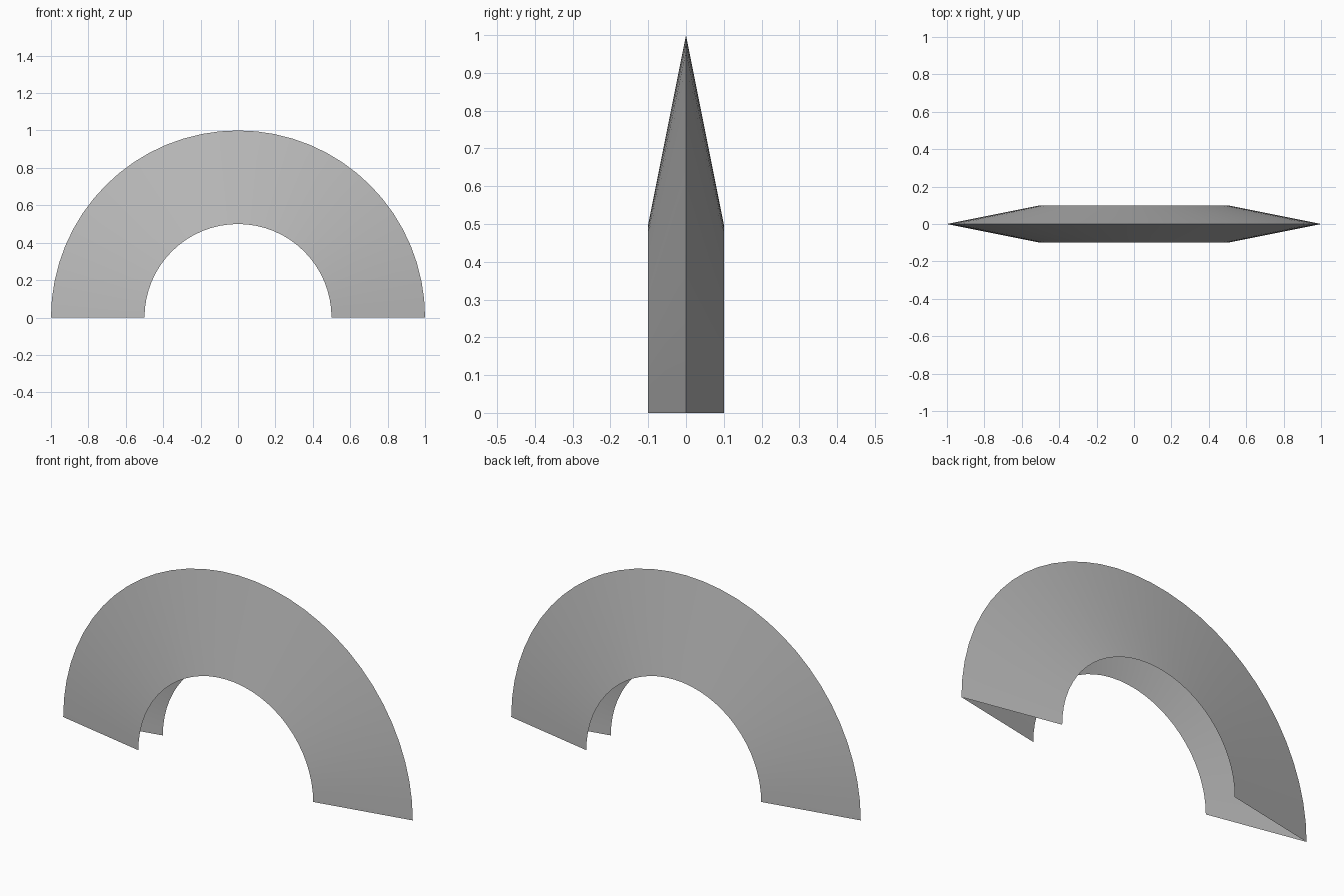
import bpy
import bmesh
from math import pi
from mathutils import Vector

cube = bpy.data.objects.get("Cube")
if cube:
    bpy.data.objects.remove(cube, do_unlink=True)

OUTER, INNER, HALF_DEPTH = 1.0, 0.5, 0.1
SEGMENTS = 32

# Grey material
grey = bpy.data.materials.new("mid_grey")
colour = (0.5, 0.5, 0.5, 1)
grey.use_nodes = True
grey.diffuse_color = colour
grey.node_tree.nodes["Principled BSDF"].inputs["Base Color"].default_value = colour

# Open V-shaped profile, swept through a half circle; ends and inside stay open
bm = bmesh.new()
profile = [bm.verts.new(p) for p in (
    (INNER, -HALF_DEPTH, 0), (OUTER, 0, 0), (INNER, HALF_DEPTH, 0))]
edges = [bm.edges.new(pair) for pair in zip(profile, profile[1:])]
bmesh.ops.spin(bm, geom=profile + edges, cent=(0, 0, 0), axis=(0, -1, 0),
               angle=pi, steps=SEGMENTS)

# Point every face away from the fold's interior
bm.normal_update()
for face in bm.faces:
    if face.normal.y * face.calc_center_median().y < 0:
        face.normal_flip()

mesh = bpy.data.meshes.new("half_ring_shell")
bm.to_mesh(mesh)
bm.free()
mesh.materials.append(grey)
arch = bpy.data.objects.new("half_ring_shell", mesh)
bpy.context.collection.objects.link(arch)

# Smooth sides with a crisp outer ridge
bpy.ops.object.select_all(action='DESELECT')
arch.select_set(True)
bpy.context.view_layer.objects.active = arch
bpy.ops.object.shade_smooth_by_angle(angle=pi / 6)
